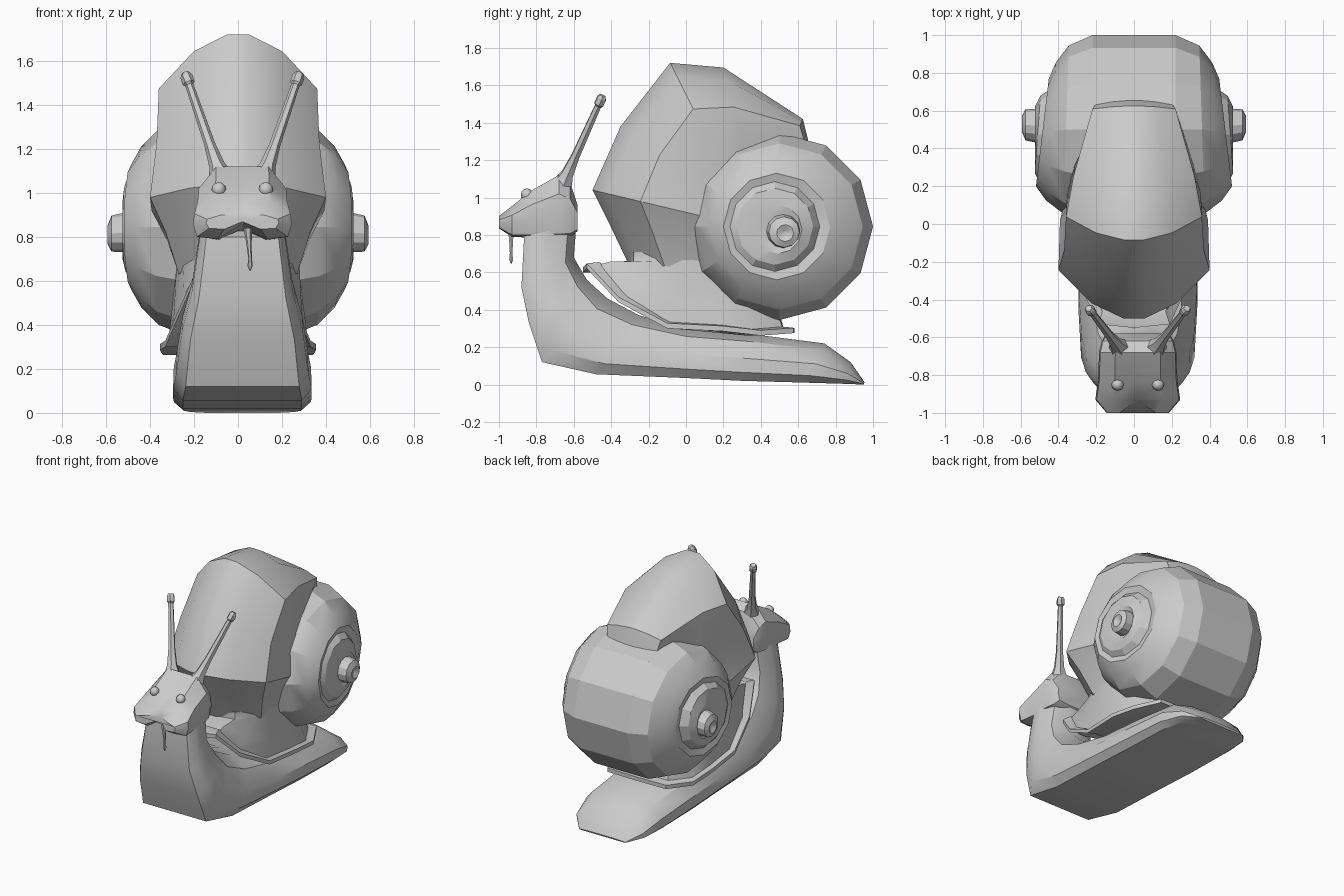
import bpy, bmesh, math
from mathutils import Vector

if "Cube" in bpy.data.objects:
    bpy.data.objects.remove(bpy.data.objects["Cube"])

CX = 0.02  # the soft body sits slightly off the shell's centre line


def finish(name, bm, angle=28):
    bmesh.ops.remove_doubles(bm, verts=bm.verts, dist=0.0005)
    bmesh.ops.recalc_face_normals(bm, faces=bm.faces)
    me = bpy.data.meshes.new(name)
    bm.to_mesh(me)
    bm.free()
    ob = bpy.data.objects.new(name, me)
    bpy.context.collection.objects.link(ob)
    bpy.ops.object.select_all(action='DESELECT')
    ob.select_set(True)
    bpy.context.view_layer.objects.active = ob
    bpy.ops.object.shade_smooth_by_angle(angle=math.radians(angle))
    return ob


def loft(name, rings, angle=28):
    bm = bmesh.new()
    vs = [[bm.verts.new(p) for p in r] for r in rings]
    n = len(rings[0])
    for a, b in zip(vs, vs[1:]):
        for i in range(n):
            j = (i + 1) % n
            bm.faces.new((a[i], a[j], b[j], b[i]))
    bm.faces.new(vs[0])
    bm.faces.new(vs[-1])
    return finish(name, bm, angle)


def section(shape, f, b, w, cx=0.0, flat=1.0):
    """Symmetric ring between an inner point f and an outer point b (y, z), half width w."""
    half = [(u, 1 - (1 - t) * flat if t > 0.5 else t) for u, t in shape]
    pts = half + [(-u, t) for u, t in reversed(half)]
    return [(cx + u * w, f[0] + (b[0] - f[0]) * t, f[1] + (b[1] - f[1]) * t) for u, t in pts]


# foot and neck
body_shape = [(.86, 0), (1, .18), (.99, .48), (.76, .84), (.28, 1)]
body = [
    ((.95, 0), (.955, .012), .19), ((.85, .004), (.88, .12), .275),
    ((.65, .01), (.74, .22), .31), ((.3, .02), (.35, .27), .315),
    ((0, .035), (0, .3), .315), ((-.48, .055), (-.25, .37), .315),
    ((-.77, .12), (-.42, .46), .30), ((-.84, .33), (-.53, .56), .275),
    ((-.88, .52), (-.6, .68), .23), ((-.865, .80), (-.58, .93), .19)]
loft("foot_and_neck", [section(body_shape, f, b, w, CX) for f, b, w in body], 32)

# head with a cleft upper lip: y, bottom, top, half width, cleft depth, cleft setback
head = [(-.58, .82, .96, .17, 0, 0), (-.62, .79, 1.08, .19, 0, 0), (-.68, .785, 1.12, .205, 0, 0),
        (-.83, .785, 1.035, .21, .2, 0), (-.93, .79, .955, .225, .4, 0), (-1, .835, .9, .165, .5, .06)]
rings = []
for y, lo, hi, w, cleft, back in head:
    shape = [(.03, cleft), (.5, 0), (.92, .06), (1, .42), (.97, .7), (.58, 1), (.03, 1 - cleft * .15)]
    ring = section(shape, (y, lo), (y, hi), w, CX)
    rings.append([(x, yy + (back if abs(x - CX) < .02 else 0), z) for x, yy, z in ring])
loft("head", rings, 35)


def ball(name, loc, scale, seg=8, rings=6):
    bm = bmesh.new()
    bmesh.ops.create_uvsphere(bm, u_segments=seg, v_segments=rings, radius=1)
    for v in bm.verts:
        v.co = Vector(loc) + Vector(v.co[i] * scale[i] for i in range(3))
    return finish(name, bm, 45)


def rod(name, pts, radii, seg=6):
    pts = [Vector(p) for p in pts]
    d = (pts[-1] - pts[0]).normalized()
    a = d.cross(Vector((0, 1, 0))).normalized()
    b = d.cross(a)
    return loft(name, [[p + r * (math.cos(k * math.tau / seg) * a + math.sin(k * math.tau / seg) * b)
                        for k in range(seg)] for p, r in zip(pts, radii)])


# eyes and feelers, one per side
for side, s in (("left", -1), ("right", 1)):
    ball(f"eye_{side}", (CX + s * .107, -.85, 1.015), (.033, .033, .034))
    base, tip = Vector((CX + s * .10, -.655, 1.08)), Vector((CX + s * .26, -.445, 1.545))
    rod(f"feeler_{side}", [base.lerp(tip, t) for t in (0, .1, .3, .88, .9, .97, 1)],
        [.055, .036, .025, .019, .028, .028, .018])

# drip under the mouth
rod("drip", [(.045, -.935, .84), (.05, -.935, .77), (.055, -.935, .70), (.055, -.935, .67), (.055, -.935, .648)],
    [.02, .012, .008, .012, .004])


# mantle with projecting collar
def full(half):
    return [Vector(p) for p in half] + [Vector((-x, y, z)) for x, y, z in reversed(half[1:-1])]


rim = full([(0, -.55, .60), (.19, -.53, .62), (.27, -.36, .44), (.33, -.1, .30),
            (.355, .2, .285), (.34, .4, .262), (.24, .575, .275), (0, .58, .275)])
top = full([(0, -.31, .66), (.17, -.28, .66), (.25, -.16, .66), (.28, -.02, .66),
            (.28, .12, .62), (.25, .28, .6), (.15, .4, .6), (0, .42, .6)])


def shrink(ring, k, dz):
    return [Vector((p.x * k, .03 + (p.y - .03) * k, p.z + dz)) for p in ring]


loft("collar", [shrink(rim, .8, 0), rim, shrink(rim, 1, .028), shrink(rim, .88, .035)])
inner = shrink(rim, .9, .02)
mid = [a.lerp(b, .35) + Vector((0, 0, .01)) for a, b in zip(inner, top)]
loft("mantle", [inner, mid, top, [p + Vector((0, 0, .05)) for p in top]], 40)

# last whorl of the shell, rising from the mantle and folding over the back
whorl_shape = [(.8, 0), (.98, .35), (1, .68), (.56, .9), (.14, 1)]
whorl = [
    ((.3, .6), (-.31, .65), .27, 1), ((.3, .75), (-.41, .86), .33, 1),
    ((.3, .85), (-.5, 1.04), .40, 1), ((.3, .9), (-.35, 1.38), .37, 1),
    ((.3, .95), (-.085, 1.72), .36, 1), ((.38, 1.0), (.2, 1.695), .32, .95),
    ((.48, 1.1), (.625, 1.42), .22, .35), ((.5, 1.05), (.655, 1.3), .2, .3)]
loft("shell_mouth_whorl", [section(whorl_shape, f, b, w, 0, k) for f, b, w, k in whorl], 32)

# coiled part of the shell: half-width, radius, coil centre y and z, sideways tilt
profile = [(.22, .50, .5, .845, 0), (.36, .445, .5, .845, .04), (.44, .365, .49, .845, .06),
           (.485, .285, .485, .845, .07), (.475, .24, .475, .845, .07), (.51, .205, .475, .845, .03),
           (.525, .13, .49, .83, 0), (.515, .09, .52, .82, 0), (.575, .082, .525, .815, 0),
           (.592, .045, .53, .81, 0), (.575, .01, .53, .81, 0)]
SEG = 12


def coil(side, x, r, cy, cz, tilt):
    return [(side * x * (1 - tilt * math.cos(a)), cy + r * math.cos(a), cz + r * math.sin(a))
            for a in (math.tau * k / SEG for k in range(SEG))]


loft("shell_coil", [coil(-1, *p) for p in reversed(profile)] + [coil(1, *p) for p in profile], 20)
